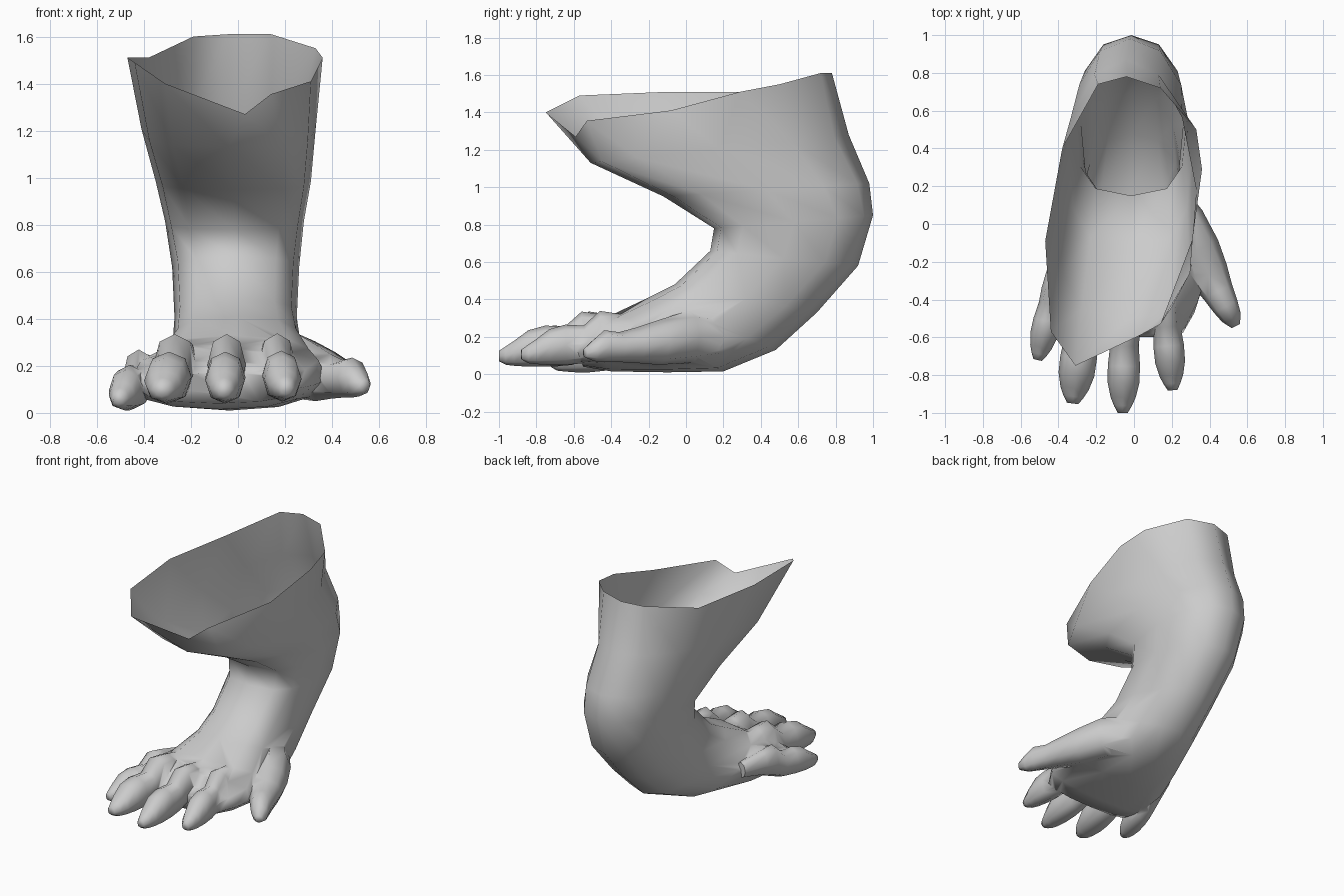
import bpy, bmesh, math
from mathutils import Vector

cube = bpy.data.objects.get("Cube")
if cube:
    bpy.data.objects.remove(cube, do_unlink=True)

skin = bpy.data.materials.new("grey_skin")
skin.use_nodes = True
GREY = (0.6, 0.6, 0.6, 1)
skin.diffuse_color = GREY
skin.node_tree.nodes["Principled BSDF"].inputs["Base Color"].default_value = GREY


def loft(name, rings):
    """Bridge equal-sized rings of points into one closed skin."""
    bm = bmesh.new()
    loops = [[bm.verts.new(p) for p in ring] for ring in rings]
    n = len(loops[0])
    for a, b in zip(loops, loops[1:]):
        for i in range(n):
            j = (i + 1) % n
            bm.faces.new((a[i], b[i], b[j], a[j]))
    bm.faces.new(loops[0])
    bm.faces.new(loops[-1][::-1])
    bmesh.ops.recalc_face_normals(bm, faces=bm.faces)
    mesh = bpy.data.meshes.new(name)
    bm.to_mesh(mesh)
    bm.free()
    mesh.materials.append(skin)
    obj = bpy.data.objects.new(name, mesh)
    bpy.context.collection.objects.link(obj)
    return obj


def soft_power(v, p=0.85):
    return math.copysign(abs(v) ** p, v)


def section(front, back, left, right, taper, n=12):
    """Slice between two (y, z) points and two x limits, squarer in front."""
    f, b = Vector((0, *front)), Vector((0, *back))
    mid, half = (f + b) / 2, (f - b) / 2
    cx, rx = (left + right) / 2, (right - left) / 2
    ring = []
    for i in range(n):
        a = math.tau * i / n
        p = 0.65 if math.cos(a) > 0 else 0.85
        pt = mid + half * soft_power(math.cos(a), p)
        narrow = 1 - taper * max(0, -math.cos(a))
        pt.x = cx + rx * soft_power(math.sin(a), p) * narrow
        ring.append(pt)
    return ring


# Leg and foot: an uneven rim followed by slices round the heel
rim = [(0.03, -0.59, 1.27), (0.14, -0.53, 1.355), (0.31, -0.08, 1.41),
       (0.36, 0.29, 1.51), (0.33, 0.5, 1.55), (0.14, 0.72, 1.61),
       (-0.04, 0.78, 1.61), (-0.19, 0.74, 1.6), (-0.38, 0.4, 1.51),
       (-0.47, -0.09, 1.51), (-0.44, -0.57, 1.49), (-0.31, -0.75, 1.4)]
slices = [
    ((-0.51, 1.13), (0.87, 1.28), -0.41, 0.33, 0.2),
    ((-0.12, 0.95), (0.98, 1.02), -0.35, 0.31, 0.15),
    ((0.15, 0.78), (1.00, 0.85), -0.31, 0.28, 0.12),
    ((0.13, 0.66), (0.92, 0.58), -0.28, 0.26, 0.12),
    ((-0.06, 0.48), (0.70, 0.33), -0.27, 0.25, 0.15),
    ((-0.20, 0.41), (0.48, 0.13), -0.28, 0.27, 0.15),
    ((-0.37, 0.33), (0.20, 0.015), -0.35, 0.33, 0.15),
    ((-0.46, 0.27), (-0.10, 0.01), -0.45, 0.38, 0.12),
    ((-0.54, 0.22), (-0.40, 0.015), -0.47, 0.32, 0.1),
    ((-0.60, 0.17), (-0.55, 0.04), -0.43, 0.26, 0.1),
]
leg = loft("leg_and_foot", [rim] + [section(*s) for s in slices])

# Toe profile: distance along toe, top, bottom, half width
TOE = [(0.0, 0.28, 0.16, 0.05), (0.27, 0.32, 0.12, 0.08),
       (0.41, 0.335, 0.08, 0.085), (0.53, 0.255, 0.05, 0.08),
       (0.67, 0.26, 0.04, 0.09), (0.79, 0.235, 0.04, 0.088),
       (0.89, 0.18, 0.045, 0.07), (0.95, 0.15, 0.05, 0.05),
       (1.0, 0.125, 0.07, 0.028)]
THUMB = [(0.0, 0.30, 0.10, 0.08), (0.3, 0.34, 0.06, 0.13),
         (0.5, 0.29, 0.05, 0.13), (0.65, 0.25, 0.06, 0.11),
         (0.77, 0.225, 0.065, 0.085), (0.87, 0.235, 0.065, 0.07),
         (0.94, 0.185, 0.07, 0.055), (1.0, 0.14, 0.09, 0.025)]


def toe(name, base, tip, profile, width=1.0, height=1.0, lift=0.0, n=8):
    base, tip = Vector((*base, 0)), Vector((*tip, 0))
    side = (tip - base).normalized().cross(Vector((0, 0, 1)))
    rings = []
    for t, top, bottom, w in profile:
        mid = base.lerp(tip, t) + Vector((0, 0, (top + bottom) / 2 * height + lift))
        tall = (top - bottom) / 2 * height
        angles = [math.tau * i / n for i in range(n)]
        rings.append([mid + side * math.cos(a) * w * width
                      + Vector((0, 0, soft_power(math.sin(a)) * tall)) for a in angles])
    return loft(name, rings)


toes = [
    toe("outer_toe", (-0.36, -0.1), (-0.51, -0.72), TOE, 0.82, 0.88, -0.025),
    toe("second_toe", (-0.23, -0.22), (-0.325, -0.95), TOE, 1.08),
    toe("middle_toe", (-0.04, -0.25), (-0.06, -1.0), TOE, 0.95),
    toe("fourth_toe", (0.14, -0.17), (0.205, -0.88), TOE, 0.9, 0.98, 0.01),
    toe("thumb_toe", (0.12, 0.25), (0.54, -0.54), THUMB),
]

# Merge the toes into the foot as one skin
bpy.ops.object.select_all(action='DESELECT')
leg.select_set(True)
bpy.context.view_layer.objects.active = leg
for part in toes:
    union = leg.modifiers.new("join_toe", 'BOOLEAN')
    union.operation = 'UNION'
    union.solver = 'EXACT'
    union.object = part
    bpy.ops.object.modifier_apply(modifier=union.name)
    bpy.data.objects.remove(part, do_unlink=True)

# Open the top of the leg
bm = bmesh.new()
bm.from_mesh(leg.data)
rim_points = [Vector(p) for p in rim]
lid = [f for f in bm.faces
       if all(min((v.co - p).length for p in rim_points) < 0.001 for v in f.verts)]
bmesh.ops.delete(bm, geom=lid, context='FACES')
bm.to_mesh(leg.data)
bm.free()
bpy.ops.object.shade_smooth_by_angle(angle=math.radians(75))
